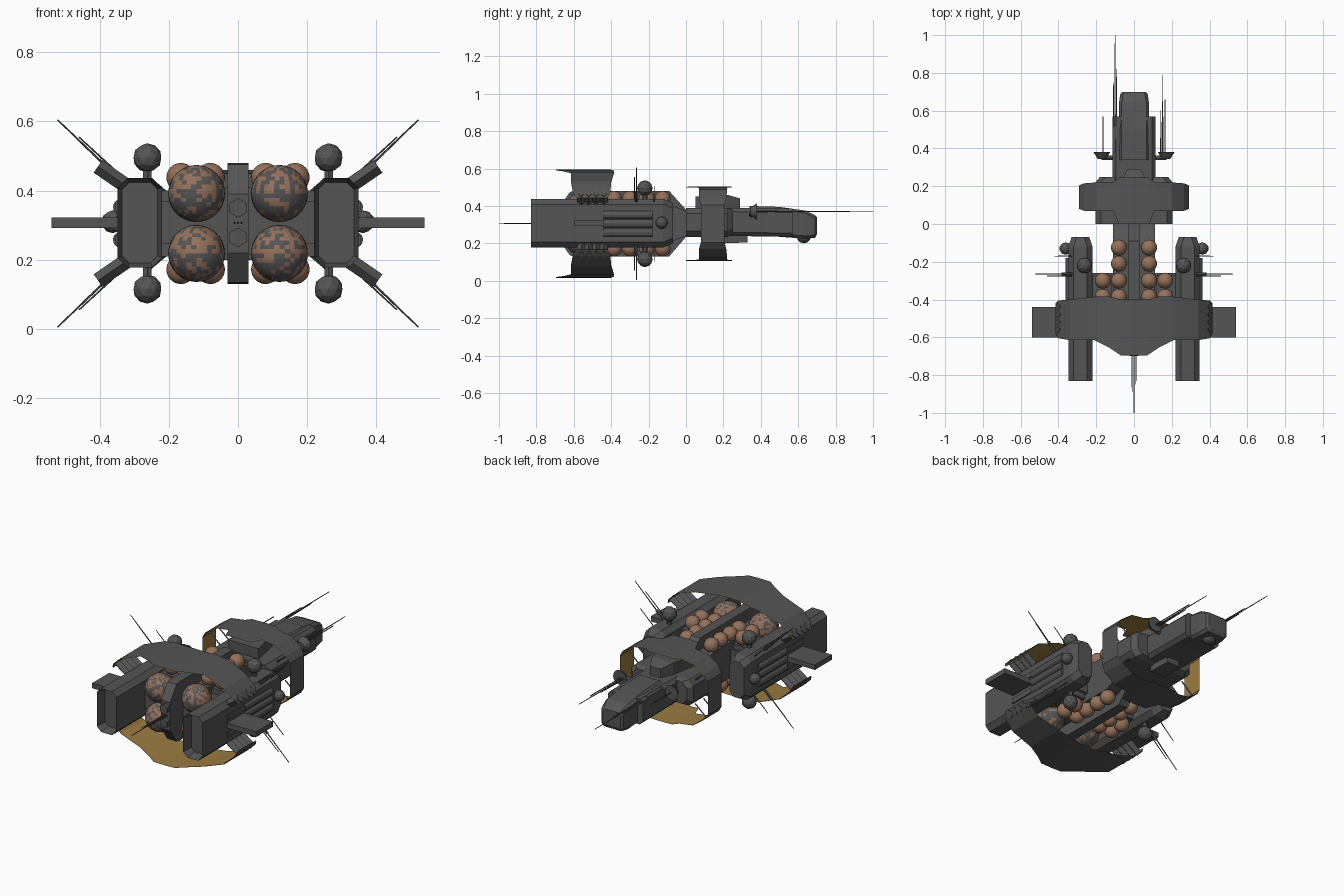
import bpy, bmesh, math, random
from mathutils import Vector

if "Cube" in bpy.data.objects:
    bpy.data.objects.remove(bpy.data.objects["Cube"])
random.seed(4)
ZC = 0.305  # horizontal symmetry plane of the hull

def mat(name, c):
    m = bpy.data.materials.new(name)
    m.diffuse_color = (*c, 1)
    m.use_nodes = True
    m.node_tree.nodes["Principled BSDF"].inputs["Base Color"].default_value = m.diffuse_color
    return m

GREY = mat("hull grey", (0.09, 0.09, 0.09))
BROWN = mat("tank brown", (0.30, 0.165, 0.105))
GOLD = mat("inner gold", (0.33, 0.20, 0.055))

def finish(name, bm, mats=(GREY,), smooth=False):
    bmesh.ops.recalc_face_normals(bm, faces=bm.faces)
    me = bpy.data.meshes.new(name)
    bm.to_mesh(me)
    bm.free()
    for m in mats:
        me.materials.append(m)
    if smooth:
        me.shade_smooth()
    ob = bpy.data.objects.new(name, me)
    bpy.context.collection.objects.link(ob)
    return ob

def loft(name, sections, x=0, ch=0.0, recess=0):
    """Chamfered box lofted along y; sections are (y, half width, z low, z high)."""
    bm = bmesh.new()
    rings = []
    for y, w, a, b in sections:
        c = min(ch, w * .6)
        if c:
            p = [(w, a+c), (w, b-c), (w-c, b), (c-w, b), (-w, b-c), (-w, a+c), (c-w, a), (w-c, a)]
        else:
            p = [(w, a), (w, b), (-w, b), (-w, a)]
        rings.append([bm.verts.new((x+u, y, v)) for u, v in p])
    n = len(rings[0])
    for r, q in zip(rings, rings[1:]):
        for i in range(n):
            bm.faces.new((r[i], r[(i+1) % n], q[(i+1) % n], q[i]))
    end = bm.faces.new(rings[0])
    bm.faces.new(rings[-1])
    if recess:
        bmesh.ops.recalc_face_normals(bm, faces=bm.faces)
        bmesh.ops.inset_region(bm, faces=[end], thickness=.014)
        bmesh.ops.translate(bm, verts=end.verts, vec=(0, recess, 0))
    return finish(name, bm)

def box(name, x0, x1, y0, y1, z0, z1):
    return loft(name, [(y0, abs(x1-x0)/2, z0, z1), (y1, abs(x1-x0)/2, z0, z1)], (x0+x1)/2)

def rod(name, a, b, r, r2=None, seg=6):
    a, b = Vector(a), Vector(b)
    bm = bmesh.new()
    bmesh.ops.create_cone(bm, cap_ends=True, segments=seg, radius1=r,
                          radius2=r if r2 is None else r2, depth=(b-a).length)
    ob = finish(name, bm)
    ob.rotation_mode = 'QUATERNION'
    ob.rotation_quaternion = (b-a).to_track_quat('Z', 'Y')
    ob.location = (a+b)/2
    return ob

def ball(name, c, r):
    bm = bmesh.new()
    bmesh.ops.create_icosphere(bm, subdivisions=2, radius=r)
    finish(name, bm).location = c

def tank(name, c, r, mixed=False):
    bm = bmesh.new()
    bmesh.ops.create_uvsphere(bm, u_segments=32, v_segments=20, radius=r)
    if mixed:  # weathered tank: grey flecks, browner near the top
        for f in bm.faces:
            f.material_index = int(random.random() < (.4 if f.calc_center_median().z > 0 else .75))
    finish(name, bm, (BROWN, GREY), True).location = c

def shell(name, cols, up):
    """Thin armour sheet, grey outside, gold inside; cols are (x, z, y0, y1) from edge to centre."""
    full = cols + [(-x, z, a, b) for x, z, a, b in reversed(cols)]
    bm = bmesh.new()
    rows = []
    for x, z, a, b in full:
        zz = z if up else 2*ZC - z
        rows.append([bm.verts.new((x, a, zz)), bm.verts.new((x, b, zz))])
    for p, q in zip(rows, rows[1:]):
        f = (p[0], p[1], q[1], q[0])
        bm.faces.new(f)
    me_faces = list(bm.faces)
    bmesh.ops.recalc_face_normals(bm, faces=me_faces)
    mid = me_faces[len(me_faces)//2]
    mid.normal_update()
    flip = (mid.normal.z > 0) != up
    if flip:
        bmesh.ops.reverse_faces(bm, faces=me_faces)
    # second layer just inside
    for f in me_faces:
        f.normal_update()
    inner = bmesh.ops.duplicate(bm, geom=me_faces)["geom"]
    iv = [g for g in inner if isinstance(g, bmesh.types.BMVert)]
    fi = [g for g in inner if isinstance(g, bmesh.types.BMFace)]
    bmesh.ops.reverse_faces(bm, faces=fi)
    for f in fi:
        f.material_index = 1
    for v in iv:
        v.co.z += -.003 if up else .003
        v.co.x *= .992
    me = bpy.data.meshes.new(name)
    bm.to_mesh(me)
    bm.free()
    me.materials.append(GREY)
    me.materials.append(GOLD)
    bpy.context.collection.objects.link(bpy.data.objects.new(name, me))

# Central hull, spine and neck
loft("core_hull", [(-.56, .11, .2, .41), (-.1, .11, .2, .41), (0, .11, .24, .375), (.1, .11, .24, .375)])
loft("cross_hull", [(-.56, .23, .245, .37), (-.26, .23, .245, .37)])
loft("spine", [(-.68, .03, .22, .39), (-.62, .03, .135, .475), (-.59, .03, .13, .48),
               (-.09, .03, .13, .48), (0, .03, .235, .38)])
for z in (.35, .265):
    rod("spine_port", (0, -.70, z), (0, -.66, z), .028)

# Forward block, bridge tower and nose
loft("forward_block", [(.0, .205, .235, .39), (.22, .205, .235, .39), (.25, .18, .25, .38)], ch=.03)
loft("forward_hull", [(.2, .115, .24, .39), (.57, .115, .235, .385)], ch=.02)
loft("nose", [(.34, .08, .25, .40), (.50, .08, .235, .395), (.64, .08, .225, .375), (.69, .072, .23, .35),
              (.7, .06, .25, .34)], ch=.015)
loft("bridge_tower", [(.05, .1, .38, .45), (.22, .07, .38, .46), (.29, .035, .38, .44)])
loft("keel_block", [(.2, .05, .2, .26), (.33, .04, .205, .26)])
ball("chin_sensor", (0, .63, .24), .04)

# Front ring and rear armour
front = [(.29, ZC, .08, .205), (.29, .405, .08, .205), (.265, .44, .07, .215), (.2, .487, .07, .22),
         (.11, .5, .07, .22), (.08, .503, .0, .245), (0, .505, .0, .245)]
rear = [(.415, .445, -.585, -.42), (.40, .475, -.605, -.405), (.34, .53, -.615, -.40),
        (.21, .578, -.615, -.385), (.13, .588, -.655, -.385), (.07, .593, -.695, -.40), (0, .595, -.695, -.40)]
for up in (True, False):
    tag = "upper" if up else "lower"
    shell(tag + "_front_shell", front, up)
    shell(tag + "_rear_shell", rear, up)

for s in (-1, 1):
    # Engine pods
    loft("engine_pod", [(-.83, .064, .178, .437), (-.12, .064, .178, .437), (-.07, .047, .20, .415)],
         s*.284, .028, .06)
    box("side_fin", s*.34, s*.54, -.6, -.44, .292, .322)
    for z in (.258, .305, .352):
        rod("pod_cylinder", (s*.338, -.44, z), (s*.338, -.18, z), .024, seg=12)
    ball("side_sensor", (s*.362, -.13, .31), .033)
    box("pod_rail", s*.34, s*.355, -.6, -.44, .24, .27)
    box("pod_rail", s*.34, s*.355, -.6, -.44, .34, .37)
    # Nose dishes and antennas
    rod("dish", (s*.17, .345, .37), (s*.17, .38, .37), .022, .044, 12)
    rod("dish_mount", (s*.1, .35, .35), (s*.17, .35, .365), .014)
    rod("dish_spike", (s*.165, .37, .37), (s*.165, .57 if s < 0 else .66, .37), .003)
    for v in (-1, 1):
        def P(x, y, d):  # point mirrored left/right and above/below the centre plane
            return (s*x, y, ZC + v*d)
        # Sensor balls on stalks
        ball("pod_sensor", P(.262, -.22, .19), .042)
        rod("sensor_stalk", P(.262, -.22, .12), P(.262, -.22, .16), .014)
        # Shell struts
        for y in (-.56, -.52, -.48, -.44):
            rod("rear_strut", P(.325, y, .11), P(.405, y, .165), .022, seg=4)
        for y in (.1, .18):
            rod("front_strut", P(.185, y, .07), P(.262, y, .135), .005, seg=4)
        # Diagonal antennas
        rod("antenna_base", P(.32, -.265, .11), P(.38, -.265, .165), .008)
        rod("diagonal_antenna", P(.34, -.265, .125), P(.522, -.265, .3), .004, .002)
        rod("short_antenna", P(.33, -.275, .13), P(.46, -.275, .25), .003, .002)
        rod("short_antenna", P(.33, -.17, .115), P(.42, -.17, .2), .003, .002)
        # Brown tanks
        for x, y in ((.08, -.125), (.08, -.21), (.08, -.30), (.165, -.30), (.08, -.385), (.165, -.385)):
            tank("small_tank", P(x, y, .133), .042)
        box("tank_tray", s*.12, s*.22, -.42, -.27, ZC + v*.07 - .025, ZC + v*.07 + .025)
        tank("main_tank", P(.12, -.56, .087), .082, True)

# Long bow and stern antennas
for x, y0, y1 in ((-.1, .45, 1.0), (-.108, .45, .75), (-.092, .45, .82), (.152, .36, .79), (.142, .36, .6)):
    rod("bow_antenna", (x, y0, .37), (x, y1, .372), .0045, .002)
box("antenna_mount", -.115, -.085, .38, .52, .355, .385)
for x, y in ((0, -1.0), (-.01, -.89), (.01, -.85)):
    rod("stern_antenna", (x, -.66, .307), (x, y, .307), .004, .002)
